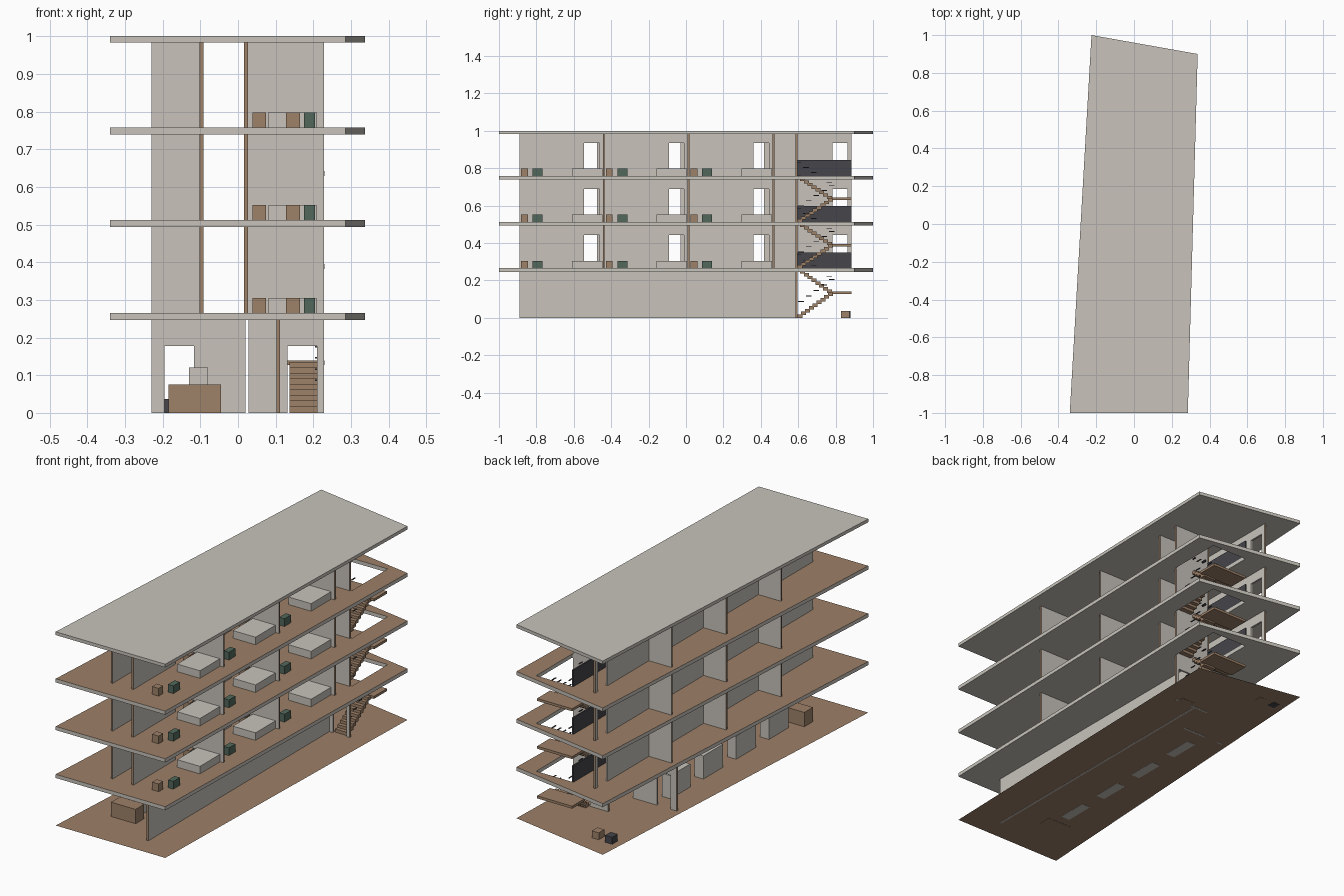
import bpy, bmesh

cube = bpy.data.objects.get("Cube")
if cube:
    bpy.data.objects.remove(cube, do_unlink=True)


def material(name, rgb):
    m = bpy.data.materials.new(name)
    m.use_nodes = True
    m.diffuse_color = (*rgb, 1)
    node = next(n for n in m.node_tree.nodes if n.type == 'BSDF_PRINCIPLED')
    node.inputs["Base Color"].default_value = (*rgb, 1)
    return m


PLASTER = material("pale plaster", (0.58, 0.55, 0.50))
WOOD = material("brown wood", (0.34, 0.22, 0.14))
DARK = material("charcoal", (0.06, 0.06, 0.07))
GREEN = material("muted green", (0.085, 0.14, 0.107))


def finish(name, bm, mats):
    bmesh.ops.recalc_face_normals(bm, faces=bm.faces)
    mesh = bpy.data.meshes.new(name)
    bm.to_mesh(mesh)
    bm.free()
    for m in mats:
        mesh.materials.append(m)
    obj = bpy.data.objects.new(name, mesh)
    bpy.context.collection.objects.link(obj)
    return obj


def add_box(bm, x, y, z):
    """Add a box from three (low, high) ranges."""
    verts = bmesh.ops.create_cube(bm, size=1)["verts"]
    for v in verts:
        for i, (lo, hi) in enumerate((x, y, z)):
            v.co[i] = hi if v.co[i] > 0 else lo


def box(name, x, y, z, mat):
    bm = bmesh.new()
    add_box(bm, x, y, z)
    return finish(name, bm, [mat])


def wall(name, axis, pos, start, end, z0, z1, doors=()):
    """Thin wall along an axis, with doorways and wooden end faces."""
    bm = bmesh.new()
    across = (pos - 0.005, pos + 0.005)

    def piece(a, b, low, high):
        ranges = ((a, b), across) if axis == 0 else (across, (a, b))
        add_box(bm, *ranges, (low, high))

    cursor = start
    for a, b in doors:
        piece(cursor, a, z0, z1)
        piece(a, b, z0 + 0.177, z1)
        cursor = b
    piece(cursor, end, z0, z1)
    for f in bm.faces:
        c = f.calc_center_median()[axis]
        if min(abs(c - start), abs(c - end)) < 0.001:
            f.material_index = 1
    return finish(name, bm, [PLASTER, WOOD])


OUTLINE = [(-0.34, -1), (0.285, -1), (0.337, 0.9), (-0.225, 1)]
WELL = [(0.03, 0.595), (0.235, 0.595), (0.235, 0.885), (0.03, 0.885)]


def slab(name, z0, z1, hole, top):
    """Slanted floor plate, optionally with a stairwell opening."""
    bm = bmesh.new()

    def ring(points, z):
        return [bm.verts.new((x, y, z)) for x, y in points]

    lo, hi = ring(OUTLINE, z0), ring(OUTLINE, z1)
    if hole:
        ilo, ihi = ring(WELL, z0), ring(WELL, z1)
    for i in range(4):
        j = (i + 1) % 4
        bm.faces.new((lo[i], lo[j], hi[j], hi[i]))
        if hole:
            bm.faces.new((ilo[j], ilo[i], ihi[i], ihi[j]))
            bm.faces.new((hi[i], hi[j], ihi[j], ihi[i]))
            bm.faces.new((lo[j], lo[i], ilo[i], ilo[j]))
    if not hole:
        bm.faces.new(hi)
        bm.faces.new(lo[::-1])
    bm.normal_update()
    for f in bm.faces:
        if f.normal.z > 0.9:
            f.material_index = 1
    return finish(name, bm, [PLASTER, top])


def stairs(name, z0, rise):
    """Two flights around a half landing, with dark rail pieces."""
    bm, rails = bmesh.new(), bmesh.new()
    steps = 9
    h = rise / (2 * steps)
    run = 0.185 / steps
    for i in range(steps):
        y = 0.595 + i * run
        z = z0 + i * h
        add_box(bm, (0.137, 0.21), (y, y + run + 0.006), (z, z + h + 0.003))
        y = 0.78 - i * run
        z += rise / 2
        add_box(bm, (0.04, 0.125), (y - run - 0.006, y), (z, z + h + 0.003))
        if i % 2 == 0:
            y = 0.6 + i * run
            z = z0 + i * h + 0.085
            add_box(rails, (0.205, 0.21), (y, y + 0.03), (z, z + 0.004))
            y = 0.75 - i * run
            z += rise / 2
            add_box(rails, (0.12, 0.125), (y, y + 0.03), (z, z + 0.004))
    middle = z0 + rise / 2
    add_box(bm, (0.03, 0.23), (0.78, 0.885), (middle - 0.006, middle + 0.007))
    finish(name, bm, [WOOD])
    finish(name + "_rails", rails, [DARK])


# Ground sheet
bm = bmesh.new()
bm.faces.new([bm.verts.new((x, y, 0.001)) for x, y in OUTLINE])
finish("ground", bm, [WOOD])

# Floors and roof
LEVELS = (0.265, 0.512, 0.758)
for n, z in enumerate(LEVELS, 1):
    slab(f"floor_slab_{n}", z - 0.019, z, True, WOOD)
slab("roof_slab", 0.983, 1.0, False, PLASTER)

# Ground storey walls
wall("ground_long_wall", 1, 0.107, -0.89, 0.59, 0, 0.247)
wall("ground_left_wall", 0, 0.4, -0.23, 0.02, 0, 0.247, [(-0.195, -0.117)])
wall("ground_stair_wall", 0, 0.59, 0.028, 0.228, 0, 0.247, [(0.132, 0.21)])

# Ground storey furniture
box("reception_desk", (-0.185, -0.045), (-0.77, -0.70), (0, 0.075), WOOD)
for k in range(4):
    y = -0.57 + 0.267 * k
    box(f"counter_{k + 1}", (-0.13, -0.08), (y - 0.08, y + 0.08), (0, 0.12), PLASTER)
box("rear_wood_stool", (-0.115, -0.075), (0.83, 0.875), (0, 0.037), WOOD)
box("rear_dark_stool", (-0.195, -0.155), (0.835, 0.88), (0, 0.037), DARK)

# Upper storeys
LEFT_DOORS = [(-0.555 + 0.4465 * k, -0.475 + 0.4465 * k) for k in range(4)]
RIGHT_DOORS = [(-0.545 + 0.453 * k, -0.463 + 0.453 * k) for k in range(3)]
for n, z in enumerate(LEVELS, 1):
    top = z + 0.228
    wall(f"left_corridor_wall_{n}", 1, -0.097, -0.89, 0.885, z, top, LEFT_DOORS)
    wall(f"right_corridor_wall_{n}", 1, 0.021, -0.89, 0.59, z, top, RIGHT_DOORS)
    for k, y in enumerate((-0.45, -0.003, 0.443), 1):
        wall(f"left_room_wall_{n}_{k}", 0, y, -0.23, -0.102, z, top)
    for k, y in enumerate((-0.44, 0.013, 0.467, 0.59), 1):
        wall(f"right_room_wall_{n}_{k}", 0, y, 0.026, 0.228, z, top)
    box(f"stair_guard_{n}", (0.022, 0.03), (0.595, 0.885), (z, z + 0.085), DARK)

    # Furniture repeated in each right-hand room
    for k in range(3):
        d = 0.453 * k
        tag = f"{n}_{k + 1}"
        box("bed_" + tag, (0.08, 0.21), (d - 0.61, d - 0.447), (z, z + 0.039), PLASTER)
        box("bedside_table_" + tag, (0.038, 0.075), (d - 0.5, d - 0.463), (z, z + 0.04), WOOD)
        box("stool_" + tag, (0.128, 0.165), (d - 0.882, d - 0.845), (z, z + 0.04), WOOD)
        box("armchair_" + tag, (0.175, 0.205), (d - 0.82, d - 0.767), (z, z + 0.04), GREEN)

# Staircases between storeys
for n, (z, up) in enumerate(zip((0, *LEVELS), LEVELS), 1):
    stairs(f"staircase_{n}", z, up - z)
